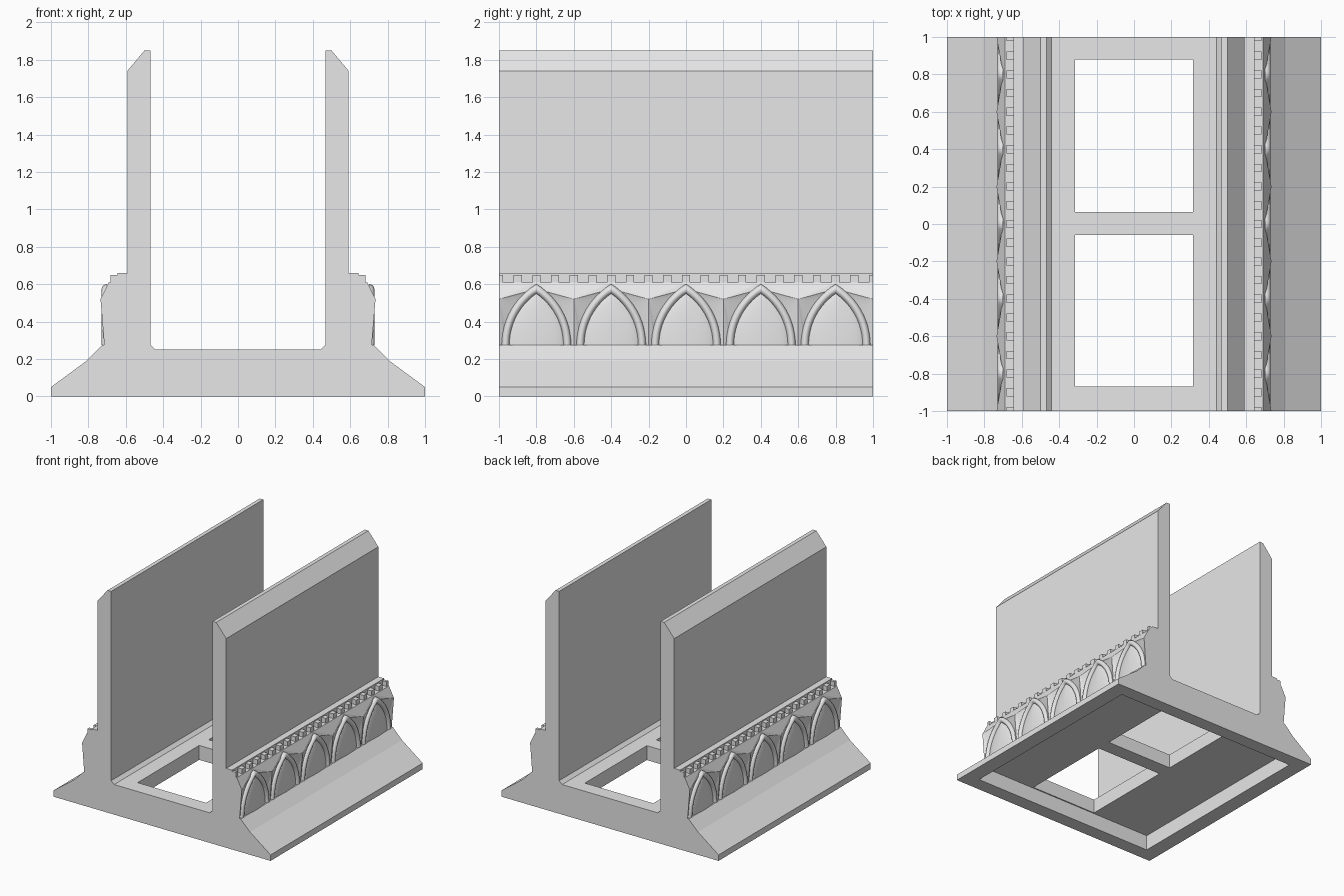
import bpy, bmesh, math

if "Cube" in bpy.data.objects:
    bpy.data.objects.remove(bpy.data.objects["Cube"])

stone = bpy.data.materials.new("plain_grey")
stone.use_nodes = True
stone.diffuse_color = (0.8, 0.8, 0.8, 1)
stone.node_tree.nodes["Principled BSDF"].inputs["Base Color"].default_value = (0.8, 0.8, 0.8, 1)


def finish(name, bm, mirror=True, smooth=False):
    bmesh.ops.remove_doubles(bm, verts=bm.verts, dist=0.0002)
    mesh = bpy.data.meshes.new(name)
    bm.to_mesh(mesh)
    bm.free()
    mesh.materials.append(stone)
    ob = bpy.data.objects.new(name, mesh)
    bpy.context.collection.objects.link(ob)
    if smooth:
        for p in mesh.polygons:
            p.use_smooth = True
    if mirror:
        ob.modifiers.new("both_sides", "MIRROR").use_mirror_merge = False
    return ob


def face(bm, pts):
    return bm.faces.new([bm.verts.new(p) for p in pts])


def box(bm, lo, hi):
    made = bmesh.ops.create_cube(bm, size=1)["verts"]
    for v in made:
        v.co = [hi[i] if v.co[i] > 0 else lo[i] for i in range(3)]


def sheet(bm, rows):
    grid = [[bm.verts.new(p) for p in row] for row in rows]
    for a, b in zip(grid, grid[1:]):
        for i in range(len(a) - 1):
            bm.faces.new((a[i], b[i], b[i + 1], a[i + 1]))


# Body: U-shaped cross-section, extruded front to back
half = [(1, 0), (1, 0.05), (0.81, 0.19), (0.80, 0.2), (0.725, 0.275), (0.69, 0.275),
        (0.69, 0.61), (0.645, 0.61), (0.645, 0.66), (0.592, 0.66), (0.592, 1.74),
        (0.5, 1.85), (0.467, 1.85), (0.467, 0.275), (0.44, 0.25)]
outline = half + [(-x, z) for x, z in reversed(half)]
bm = bmesh.new()
cap = face(bm, [(x, -1, z) for x, z in outline])
top = bmesh.ops.extrude_face_region(bm, geom=[cap])["geom"]
bmesh.ops.translate(bm, vec=(0, 2, 0), verts=[g for g in top if isinstance(g, bmesh.types.BMVert)])
bmesh.ops.recalc_face_normals(bm, faces=bm.faces)
body = finish("cradle_body", bm, mirror=False)

# Cutters: hollow underside and two floor openings
cuts = {"underside_recess": ((-0.87, -0.88, -0.1), (0.87, 0.885, 0.13)),
        "front_opening": ((-0.315, -0.87, -0.2), (0.315, -0.06, 0.4)),
        "back_opening": ((-0.315, 0.065, -0.2), (0.315, 0.88, 0.4))}
for name, (lo, hi) in cuts.items():
    bm = bmesh.new()
    box(bm, lo, hi)
    cutter = finish(name, bm, mirror=False)
    cutter.hide_render = True
    cutter.hide_viewport = True
    mod = body.modifiers.new(name, "BOOLEAN")
    mod.operation = "DIFFERENCE"
    mod.solver = "EXACT"
    mod.object = cutter

# Pointed arch: two arcs with offset centres
SPRING, TOP, BACK = 0.275, 0.61, 0.70
SHIFT, RADIUS = 0.19, 0.355
STEPS = [i / 12 for i in range(-12, 13)]
BAYS = [-0.8, -0.4, 0, 0.4, 0.8]


def arch(offset, t):
    r = RADIUS + offset
    a = (1 - abs(t)) * math.acos(SHIFT / r)
    return math.copysign(r * math.cos(a) - SHIFT, t), SPRING + r * math.sin(a)


# Faceted spandrels between the arches
bm = bmesh.new()
for cy in BAYS:
    for s in (1, -1):
        rim = [(0.715, 0.2, SPRING)]
        rim += [(BACK, *arch(0, t)) for t in reversed(STEPS) if t >= 0]
        rim += [(0.69, 0, TOP), (0.69, 0.2, TOP)]
        peak = (0.735, 0.2, 0.52)
        for a, b in zip(rim, rim[1:]):
            tri = [(x, cy + s * y, z) for x, y, z in (peak, a, b)]
            face(bm, tri[::-1] if s > 0 else tri)
for s in (1, -1):
    end = [(0.69, s, SPRING), (0.715, s, SPRING), (0.735, s, 0.52), (0.69, s, TOP)]
    face(bm, end if s < 0 else end[::-1])
finish("arcade_spandrels", bm)

# Rounded arch mouldings
bm = bmesh.new()
for cy in BAYS:
    rows = []
    for k in range(9):
        a = math.pi * k / 8
        row = [arch(0.022 * math.cos(a), t) for t in STEPS]
        rows.append([(BACK + 0.029 * math.sin(a), cy + y, z) for y, z in row])
    sheet(bm, rows)
finish("arch_mouldings", bm, smooth=True)

# Bulging domes inside the arches
bm = bmesh.new()
for cy in BAYS:
    rows = []
    for k in range(9):
        f = math.cos(math.pi / 2 * k / 8)
        depth = BACK + 0.028 * math.sqrt(max(0, 1 - f * f))
        row = [arch(-0.01, t) for t in STEPS]
        rows.append([(depth, cy + y * f, SPRING + (z - SPRING) * f) for y, z in row])
    sheet(bm, rows)
finish("arch_domes", bm, smooth=True)

# Row of small blocks above the arches
bm = bmesh.new()
for i in range(-10, 11):
    y = i / 10
    box(bm, (0.64, max(-1, y - 0.022), 0.605), (0.683, min(1, y + 0.022), 0.65))
finish("dentil_blocks", bm)
